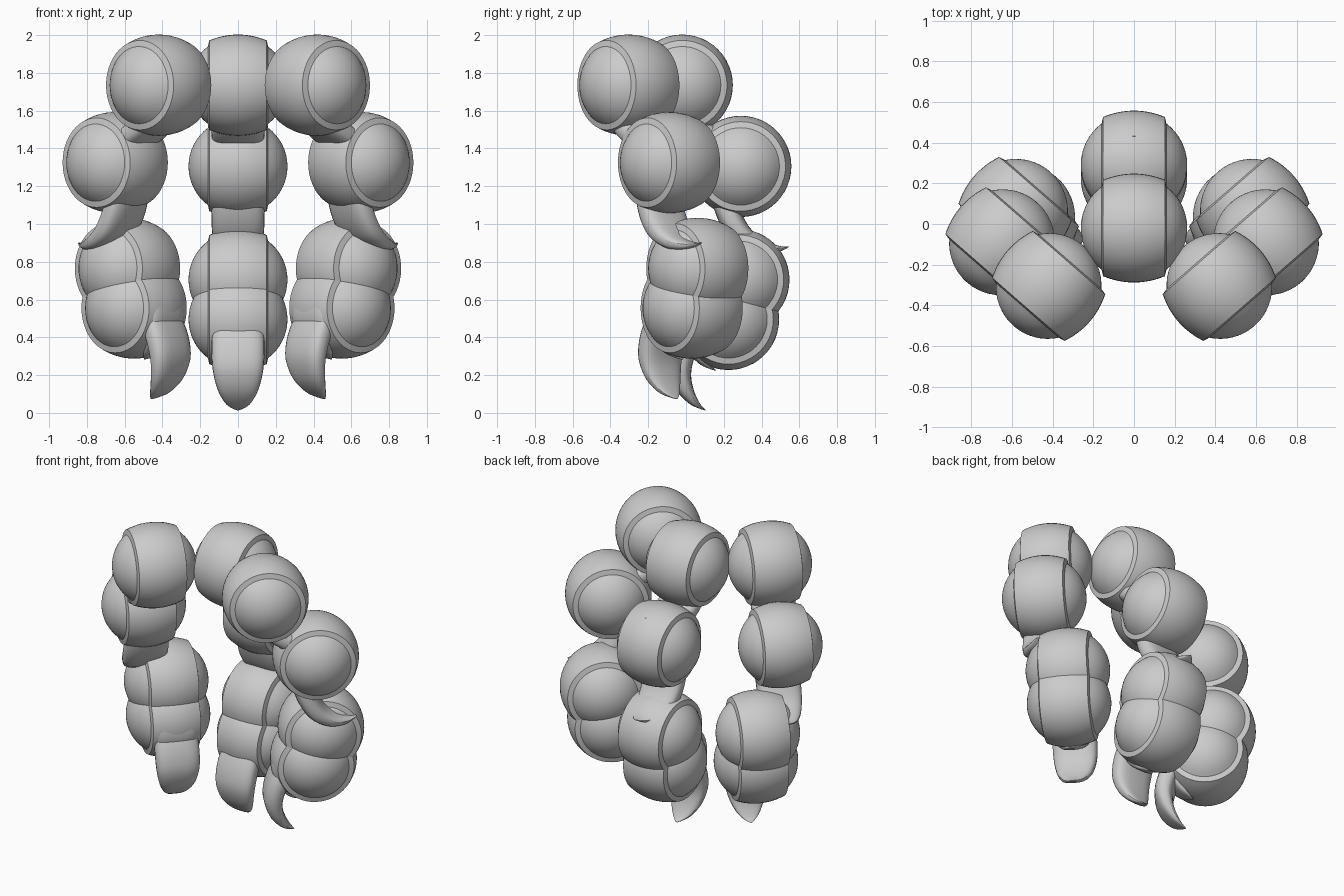
import bpy, bmesh, math
from mathutils import Matrix, Vector

if "Cube" in bpy.data.objects:
    bpy.data.objects.remove(bpy.data.objects["Cube"])

shell = bpy.data.materials.new("light_grey")
shell.diffuse_color = (0.6, 0.6, 0.6, 1)
shell.use_nodes = True
shell.node_tree.nodes["Principled BSDF"].inputs["Base Color"].default_value = shell.diffuse_color


def finish(name, bm, matrix):
    bmesh.ops.remove_doubles(bm, verts=bm.verts, dist=1e-5)
    bmesh.ops.recalc_face_normals(bm, faces=bm.faces)
    me = bpy.data.meshes.new(name)
    bm.to_mesh(me)
    bm.free()
    me.materials.append(shell)
    ob = bpy.data.objects.new(name, me)
    bpy.context.collection.objects.link(ob)
    ob.matrix_world = matrix
    bpy.context.view_layer.objects.active = ob
    ob.select_set(True)
    bpy.ops.object.shade_smooth_by_angle(angle=math.radians(30))
    ob.select_set(False)


def loft(bm, rings):
    """Skin closed rings of equal length and cap both ends."""
    vs = [[bm.verts.new(p) for p in ring] for ring in rings]
    n = len(vs[0])
    for a, b in zip(vs, vs[1:]):
        for i in range(n):
            j = (i + 1) % n
            bm.faces.new((a[i], a[j], b[j], b[i]))
    bm.faces.new(vs[0])
    bm.faces.new(vs[-1])


def knuckle(name, matrix):
    """Ball with a raised central band, turned around the local x axis."""
    half = []
    for i in range(9):                                   # side cap
        t = math.radians(0.5 + 52 * i / 8)
        half.append((0.262 * math.cos(t), 0.258 * math.sin(t)))
    for i in range(7):                                   # raised band
        x = 0.152 * (1 - i / 6)
        half.append((x, 0.237 + 0.031 * (1 - (x / 0.152) ** 2)))
    profile = half + [(-x, r) for x, r in half[-2::-1]]
    n = 48
    rings = [[(x, r * math.cos(2 * math.pi * k / n), r * math.sin(2 * math.pi * k / n))
              for k in range(n)] for x, r in profile]
    bm = bmesh.new()
    loft(bm, rings)
    finish(name, bm, matrix)


# Claw stations: outer edge (y, z), inner edge (y, z), half width
CLAW = [((-0.20, 0.04), (-0.08, -0.02), 0.125),
        ((-0.265, -0.07), (-0.14, -0.11), 0.138),
        ((-0.303, -0.17), (-0.18, -0.20), 0.14),
        ((-0.312, -0.27), (-0.198, -0.29), 0.132),
        ((-0.275, -0.375), (-0.185, -0.37), 0.108),
        ((-0.21, -0.445), (-0.16, -0.43), 0.072),
        ((-0.155, -0.472), (-0.138, -0.463), 0.036),
        ((-0.122, -0.482), (-0.119, -0.48), 0.005)]


def spline(a, b, c, d, t):
    return 0.5 * (2 * b + (c - a) * t + (2 * a - 5 * b + 4 * c - d) * t * t
                  + (3 * b - a - 3 * c + d) * t ** 3)


def claw(name, matrix):
    st = [Vector((*o, *i)).to_tuple() + (w,) for o, i, w in CLAW]
    dense = []
    for k in range(len(st) - 1):
        q = [st[max(k - 1, 0)], st[k], st[k + 1], st[min(k + 2, len(st) - 1)]]
        for s in range(3):
            dense.append([spline(*[p[c] for p in q], s / 3) for c in range(5)])
    dense.append(st[-1])
    rings = []
    for oy, oz, iy, iz, w in dense:
        ring = []
        for k in range(24):                              # rounded-box section
            a = 2 * math.pi * k / 24
            ca, sa = math.cos(a), math.sin(a)
            x = w * math.copysign(abs(ca) ** 0.7, ca)
            m = 0.5 + 0.5 * math.copysign(abs(sa) ** 0.7, sa)
            ring.append((x, iy + (oy - iy) * m, iz + (oz - iz) * m))
        rings.append(ring)
    bm = bmesh.new()
    loft(bm, rings)
    finish(name, bm, matrix)


# Each joint has a knuckle and a claw curling out of it
JOINTS = ["upper", "middle", "lower", "tip"]
CURL = [80, 45, 0, 0]
MIDDLE = [(0, -0.02, 1.735), (0, 0.29, 1.305), (0, 0.28, 0.705), (0, 0.225, 0.495)]
SIDE = [(0.42, -0.305, 1.735), (0.65, -0.09, 1.325), (0.585, 0.06, 0.765), (0.55, 0.03, 0.555)]


def finger(label, centres, sign):
    turn = Matrix.Rotation(math.radians(-49 * sign), 4, 'Z')
    for joint, (x, y, z), curl in zip(JOINTS, centres, CURL):
        base = Matrix.Translation((x * sign, y, z)) @ turn
        knuckle(f"{label}_{joint}_knuckle", base)
        claw(f"{label}_{joint}_claw", base @ Matrix.Rotation(math.radians(curl), 4, 'X'))


finger("middle_finger", MIDDLE, 0)
finger("right_finger", SIDE, 1)
finger("left_finger", SIDE, -1)
